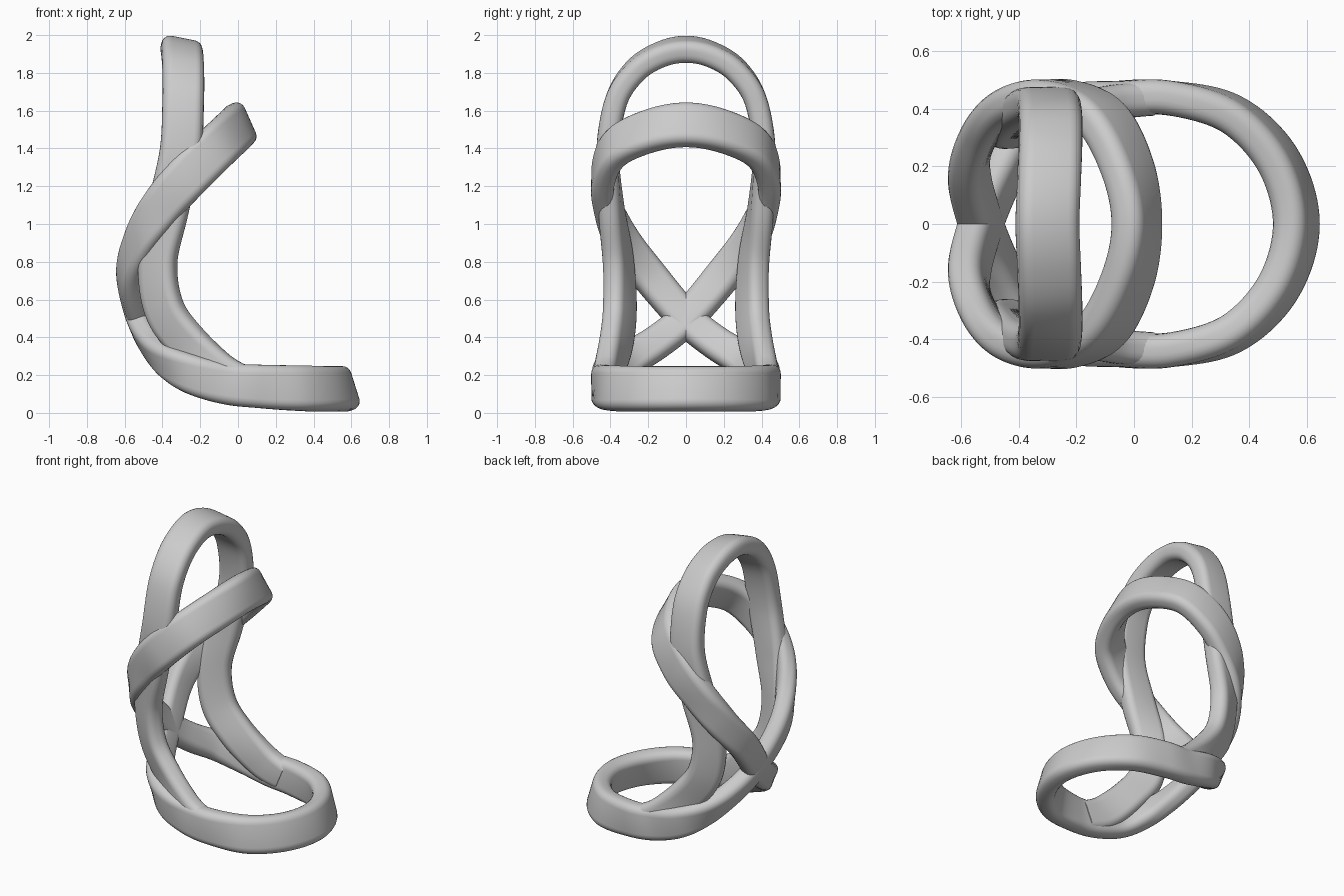
import bpy, bmesh, math
from mathutils import Vector

cube = bpy.data.objects.get("Cube")
if cube:
    bpy.data.objects.remove(cube, do_unlink=True)

grey = bpy.data.materials.new("plain grey")
grey.use_nodes = True
grey.diffuse_color = (0.6, 0.6, 0.6, 1)
grey.node_tree.nodes["Principled BSDF"].inputs["Base Color"].default_value = (0.6, 0.6, 0.6, 1)


def mirrored(keys):
    """Mirror (position, outward normal, width) keys across the y = 0 plane."""
    return [((p[0], -p[1], p[2]), (n[0], -n[1], n[2]), w) for p, n, w in keys]


def spline(a, b, c, d, t):
    """Catmull-Rom value between b and c."""
    return b + 0.5 * t * (c - a + t * (2 * a - 5 * b + 4 * c - d + t * (3 * (b - c) + d - a)))


def rounded_section(width, thick, radius, steps=5):
    """Rounded rectangle as (across, outward) pairs."""
    points = []
    for quarter, (sx, sy) in enumerate([(1, 1), (-1, 1), (-1, -1), (1, -1)]):
        for i in range(steps + 1):
            a = math.pi / 2 * (quarter + i / steps)
            points.append((sx * (width / 2 - radius) + radius * math.cos(a),
                           sy * (thick / 2 - radius) + radius * math.sin(a)))
    return points


def sweep_band(name, keys, thick, cyclic, steps=10):
    """Sweep a rounded bar along the keys, its flat side facing the given normals."""
    pos = [Vector(p) for p, n, w in keys]
    nor = [Vector(n).normalized() for p, n, w in keys]
    wid = [w for p, n, w in keys]
    count = len(keys)

    def at(values, i):
        return values[i % count] if cyclic else values[max(0, min(count - 1, i))]

    path = []
    for i in range(count if cyclic else count - 1):
        for s in range(steps):
            path.append([spline(*(at(v, i + k) for k in (-1, 0, 1, 2)), s / steps)
                         for v in (pos, nor, wid)])
    if not cyclic:
        path.append([pos[-1], nor[-1], wid[-1]])

    bm = bmesh.new()
    rings = []
    total = len(path)
    for i, (p, n, w) in enumerate(path):
        if cyclic:
            before, after = path[i - 1][0], path[(i + 1) % total][0]
        else:
            before, after = path[max(i - 1, 0)][0], path[min(i + 1, total - 1)][0]
        tangent = (after - before).normalized()
        across = tangent.cross(n).normalized()
        out = across.cross(tangent).normalized()
        rings.append([bm.verts.new(p + across * u + out * v)
                      for u, v in rounded_section(w, thick, thick * .4)])

    size = len(rings[0])
    pairs = list(zip(rings, rings[1:]))
    if cyclic:
        pairs.append((rings[-1], rings[0]))
    else:
        bm.faces.new(rings[0])
        bm.faces.new(rings[-1])
    for a, b in pairs:
        for j in range(size):
            k = (j + 1) % size
            bm.faces.new((a[j], a[k], b[k], b[j]))
    bmesh.ops.recalc_face_normals(bm, faces=bm.faces)
    mesh = bpy.data.meshes.new(name)
    bm.to_mesh(mesh)
    bm.free()
    mesh.materials.append(grey)
    obj = bpy.data.objects.new(name, mesh)
    bpy.context.collection.objects.link(obj)
    bpy.ops.object.select_all(action="DESELECT")
    obj.select_set(True)
    bpy.context.view_layer.objects.active = obj
    bpy.ops.object.shade_smooth_by_angle(angle=math.radians(35))


# Upper half of the crossed band: leaning arch down to the crossing at the rear
upper = [
    ((.01, 0, 1.525), (.9, 0, .4), .24),
    ((-.025, .2, 1.49), (.7, .55, .4), .24),
    ((-.12, .375, 1.4), (.3, .9, .2), .24),
    ((-.27, .44, 1.25), (0, 1, 0), .24),
    ((-.41, .415, 1.085), (-.25, .96, -.11), .22),
    ((-.515, .335, .91), (-.7, .7, -.05), .2),
    ((-.572, .19, .72), (-.95, .3, -.1), .19),
    ((-.53, 0, .5), (-.9, 0, -.4), .18),
]
# Lower half: crossing down to the front of the base loop
lower = [
    ((-.465, .16, .37), (-.75, .35, -.55), .18),
    ((-.38, .31, .28), (-.55, .7, -.45), .19),
    ((-.24, .41, .205), (-.2, .95, -.2), .21),
    ((-.06, .435, .155), (-.05, 1, 0), .22),
    ((.12, .437, .14), (.05, 1, 0), .23),
    ((.34, .38, .13), (.5, .85, .15), .24),
    ((.5, .22, .127), (.85, .45, .25), .24),
    ((.563, 0, .127), (.95, 0, .3), .24),
]
half = upper + mirrored(lower)
loop = half + mirrored(half[-2:0:-1])
sweep_band("crossed_band", loop, .12, True)

# Tall rear arch, its feet running into the base loop
side = [
    ((-.3, 0, 1.925), (.2, 0, 1), .22),
    ((-.295, .14, 1.895), (.15, .35, .9), .22),
    ((-.29, .27, 1.81), (.1, .7, .65), .22),
    ((-.29, .37, 1.65), (0, .92, .35), .22),
    ((-.305, .415, 1.38), (0, 1, .1), .22),
    ((-.37, .395, 1.08), (-.15, 1, 0), .22),
    ((-.425, .358, .8), (-.42, .9, 0), .21),
    ((-.39, .35, .55), (-.5, .87, -.1), .22),
    ((-.265, .37, .37), (-.35, .9, -.25), .22),
    ((-.1, .415, .21), (-.1, 1, -.1), .22),
    ((.04, .435, .145), (0, 1, 0), .2),
]
sweep_band("tall_arch", mirrored(side[:0:-1]) + side, .12, False)
